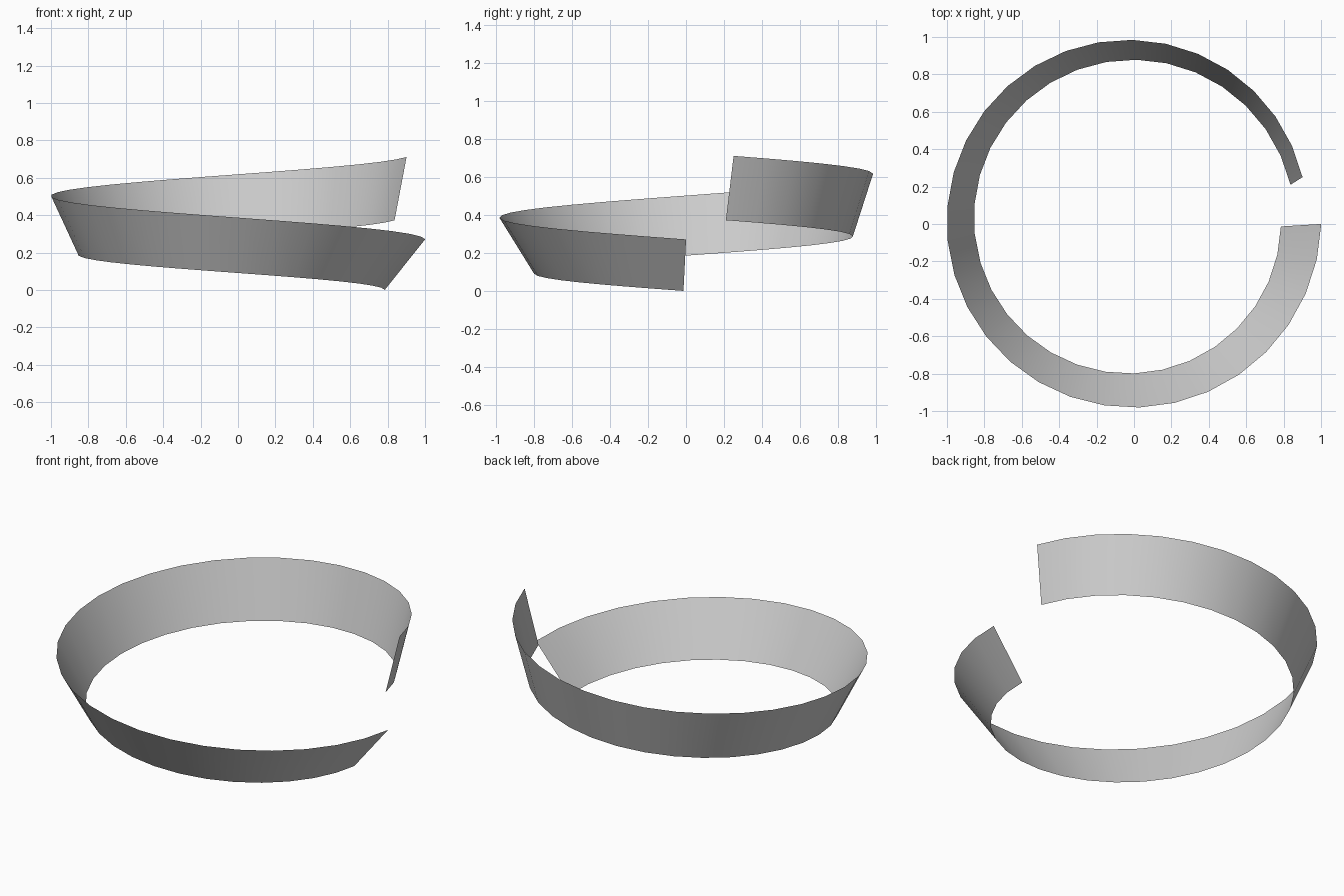
import bpy, bmesh
from math import radians, sin, cos
from mathutils import Vector

cube = bpy.data.objects.get("Cube")
if cube:
    bpy.data.objects.remove(cube)

# Ribbon settings: one climbing clockwise turn that straightens up as it rises
SEGMENTS = 32
CENTRE = Vector((-0.0175, 0.0205, 0))
RADIUS = 0.911
HALF_WIDTH = 0.173
START, END = radians(-1.7), radians(-346.7)
LOW, HIGH = 0.1365, 0.542
TILT_START, TILT_END = radians(38.5), radians(12)


def lerp(a, b, t):
    return a + (b - a) * t


grey = bpy.data.materials.new("light grey")
grey.use_nodes = True
colour = (0.6, 0.6, 0.6, 1)
grey.diffuse_color = colour
grey.node_tree.nodes["Principled BSDF"].inputs["Base Color"].default_value = colour

# Sweep a tilted cross edge along the helix
bm = bmesh.new()
climb = (HIGH - LOW) / (RADIUS * abs(END - START))
rows = []
for i in range(SEGMENTS + 1):
    t = i / SEGMENTS
    angle = lerp(START, END, t)
    tilt = lerp(TILT_START, TILT_END, t)
    outward = Vector((cos(angle), sin(angle), 0))
    forward = Vector((sin(angle), -cos(angle), 0))
    up = Vector((0, 0, 1)) - forward * climb
    middle = CENTRE + outward * RADIUS + Vector((0, 0, lerp(LOW, HIGH, t)))
    edge = (outward * sin(tilt) + up * cos(tilt)) * HALF_WIDTH
    rows.append((bm.verts.new(middle - edge), bm.verts.new(middle + edge)))

for (a, b), (c, d) in zip(rows, rows[1:]):
    bm.faces.new((a, b, d, c)).smooth = True

mesh = bpy.data.meshes.new("spiral_ribbon")
bm.to_mesh(mesh)
bm.free()
mesh.materials.append(grey)
ribbon = bpy.data.objects.new("spiral_ribbon", mesh)
bpy.context.collection.objects.link(ribbon)
